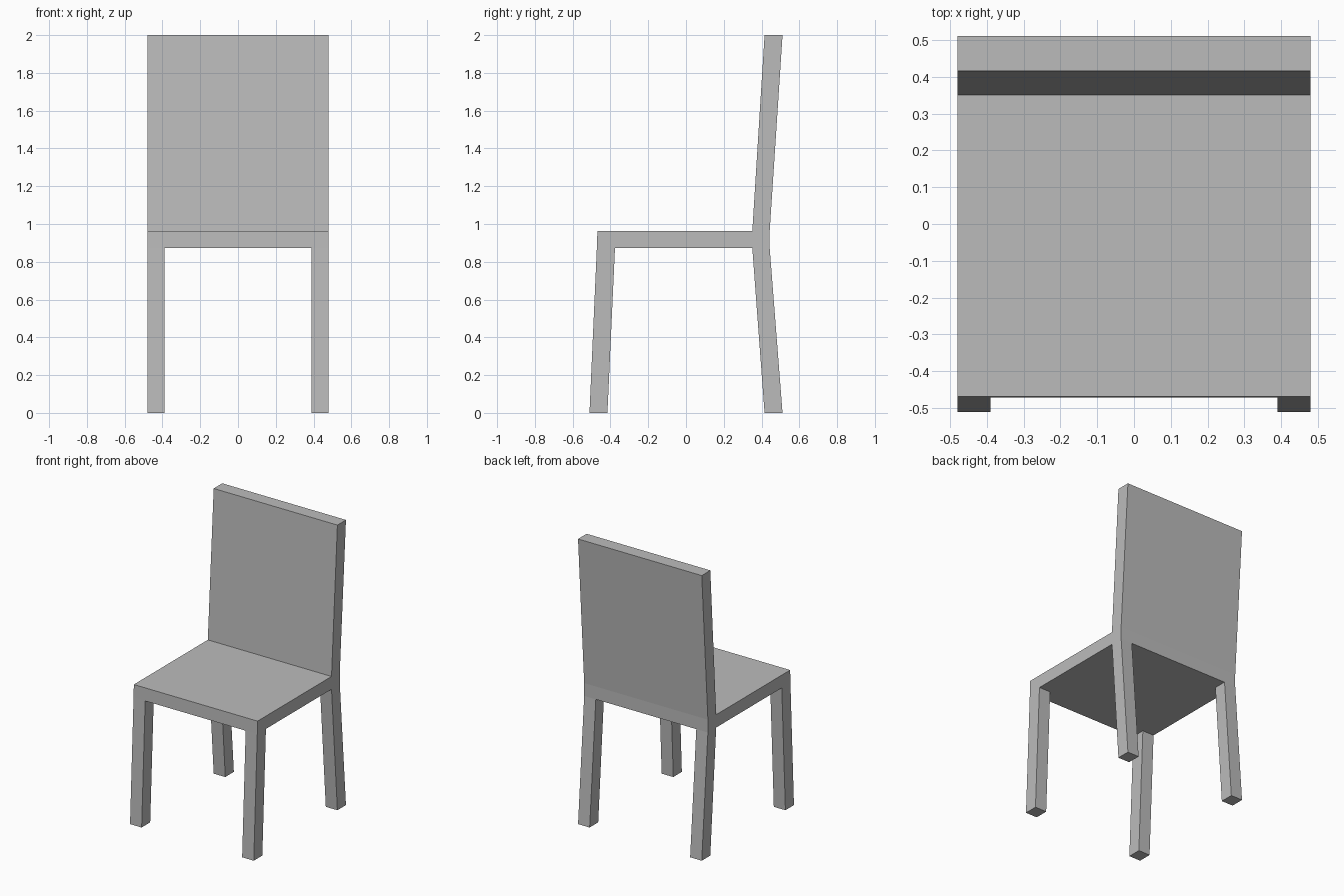
import bpy
import bmesh

cube = bpy.data.objects.get("Cube")
if cube:
    bpy.data.objects.remove(cube, do_unlink=True)

GREY = (0.5, 0.5, 0.5, 1.0)
grey = bpy.data.materials.new("plain grey")
grey.use_nodes = True
grey.diffuse_color = GREY
grey.node_tree.nodes["Principled BSDF"].inputs["Base Color"].default_value = GREY

HALF_WIDTH, LEG_WIDTH = 0.48, 0.09
SEAT_BOTTOM, SEAT_TOP, HEIGHT = 0.873, 0.963, 2.0


def prism(name, profile, x0, x1):
    """Extrude a side profile of (y, z) points from x0 to x1."""
    bm = bmesh.new()
    face = bm.faces.new([bm.verts.new((x0, y, z)) for y, z in profile])
    swept = bmesh.ops.extrude_face_region(bm, geom=[face])["geom"]
    verts = [v for v in swept if isinstance(v, bmesh.types.BMVert)]
    bmesh.ops.translate(bm, verts=verts, vec=(x1 - x0, 0, 0))
    bmesh.ops.recalc_face_normals(bm, faces=bm.faces)
    mesh = bpy.data.meshes.new(name)
    bm.to_mesh(mesh)
    bm.free()
    mesh.materials.append(grey)
    obj = bpy.data.objects.new(name, mesh)
    bpy.context.collection.objects.link(obj)
    return obj


# Depths where the splayed parts meet the floor, the seat and the top
FOOT_OUT, FOOT_IN = 0.511, 0.416
BACK_OUT, BACK_IN = 0.443, 0.351
FRONT_OUT, FRONT_IN = -0.472, -0.376
FRONT_EDGE = -0.469

# Seat slab
prism("seat", [(FRONT_OUT, SEAT_BOTTOM), (BACK_OUT, SEAT_BOTTOM),
               (BACK_OUT, SEAT_TOP), (FRONT_EDGE, SEAT_TOP)],
      -HALF_WIDTH, HALF_WIDTH)

# Backrest leaning backwards
prism("backrest", [(BACK_IN, SEAT_TOP), (BACK_OUT, SEAT_TOP),
                   (FOOT_OUT, HEIGHT), (FOOT_IN, HEIGHT)],
      -HALF_WIDTH, HALF_WIDTH)

# Splayed legs, one pair per end
leg_profiles = {
    "front": [(-FOOT_OUT, 0), (-FOOT_IN, 0),
              (FRONT_IN, SEAT_BOTTOM), (FRONT_OUT, SEAT_BOTTOM)],
    "back": [(FOOT_IN, 0), (FOOT_OUT, 0),
             (BACK_OUT, SEAT_BOTTOM), (BACK_IN, SEAT_BOTTOM)],
}
for end, profile in leg_profiles.items():
    for side, sign in (("left", 1), ("right", -1)):
        prism(f"{end}_{side}_leg", profile,
              sign * (HALF_WIDTH - LEG_WIDTH), sign * HALF_WIDTH)
